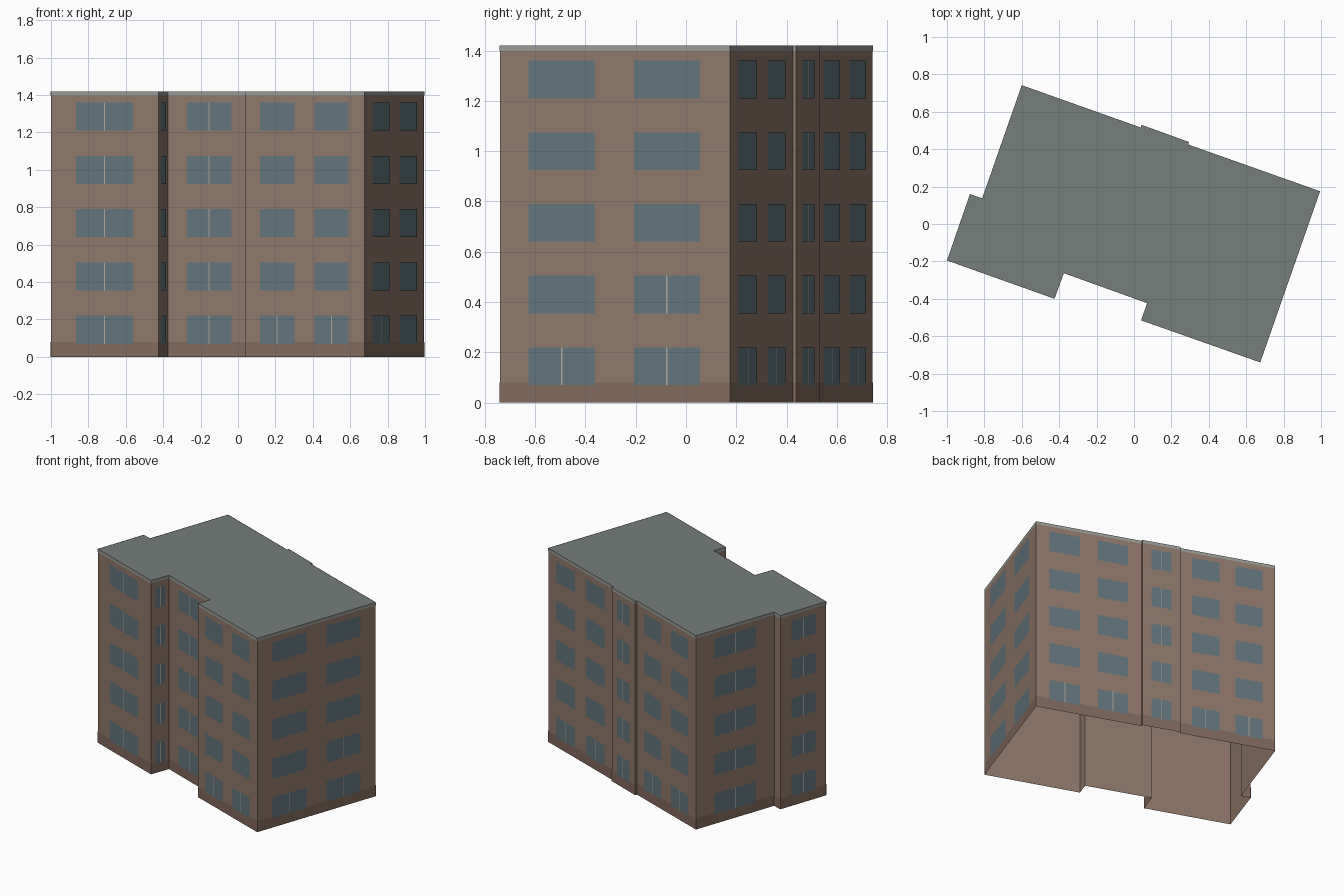
import bpy, bmesh
from mathutils import Vector

if "Cube" in bpy.data.objects:
    bpy.data.objects.remove(bpy.data.objects["Cube"])

TOP, STOREYS, PITCH = 1.42, 5, 0.285
SILL, HEAD = 0.07, 0.22
ONE = [(0.235, 0.765)]
TWO = [(0.125, 0.415), (0.583, 0.87)]
ALL = [(w, r) for w in range(1) for r in range(STOREYS)]
GROUND = [(0, 0), (1, 0)]

# footprint, counter-clockwise: start corner, window spans, (window, row) with a centre bar
WALLS = [
    ((-1.0, -0.195), ONE, ALL),
    ((-0.425, -0.40), ONE, ALL),
    ((-0.375, -0.263), ONE, ALL),
    ((0.07, -0.423), [], []),
    ((0.038, -0.515), TWO, GROUND),
    ((0.675, -0.74), TWO, GROUND + [(1, 1)]),
    ((0.995, 0.175), TWO, GROUND),
    ((0.290, 0.425), [], []),
    ((0.295, 0.438), ONE, ALL),
    ((0.041, 0.530), [], []),
    ((0.036, 0.516), TWO, GROUND),
    ((-0.60, 0.742), ONE, ALL),
    ((-0.812, 0.137), [], []),
    ((-0.877, 0.160), ONE, ALL),
]
corners = [Vector((*w[0], 0)) for w in WALLS]


def make(name, bm, color):
    mesh = bpy.data.meshes.new(name)
    bm.to_mesh(mesh)
    bm.free()
    mat = bpy.data.materials.new(name + "_color")
    mat.diffuse_color = (*color, 1)
    mat.use_nodes = True
    mat.node_tree.nodes["Principled BSDF"].inputs["Base Color"].default_value = mat.diffuse_color
    mesh.materials.append(mat)
    obj = bpy.data.objects.new(name, mesh)
    bpy.context.collection.objects.link(obj)


def panel(bm, i, t0, t1, z0, z1, out):
    """Upright rectangle on wall i, between fractions t0 and t1 of its length."""
    a, b = corners[i], corners[(i + 1) % len(corners)]
    d = (b - a).normalized()
    n = Vector((d.y, -d.x, 0)) * out
    p, q = a.lerp(b, t0) + n, a.lerp(b, t1) + n
    pts = [(p, z0), (q, z0), (q, z1), (p, z1)]
    bm.faces.new([bm.verts.new((v.x, v.y, z)) for v, z in pts])


def band(name, z0, z1, out, color):
    bm = bmesh.new()
    for i in range(len(corners)):
        panel(bm, i, 0, 1, z0, z1, out)
    bmesh.ops.remove_doubles(bm, verts=bm.verts, dist=0.0001)
    make(name, bm, color)


# wall shell (open underneath), plinth and roof edge trim
band("walls", 0, TOP, 0, (0.28, 0.19, 0.145))
band("plinth", 0, 0.08, 0.0015, (0.22, 0.14, 0.107))
band("roof_trim", 1.398, TOP, 0.0015, (0.32, 0.33, 0.30))

# flat roof
roof = bmesh.new()
roof.faces.new([roof.verts.new((c.x, c.y, TOP)) for c in corners])
make("roof", roof, (0.18, 0.21, 0.20))

# windows and their centre bars
glass, bars = bmesh.new(), bmesh.new()
for i, (_, spans, barred) in enumerate(WALLS):
    length = (corners[(i + 1) % len(corners)] - corners[i]).length
    for w, (t0, t1) in enumerate(spans):
        for row in range(STOREYS):
            z0, z1 = SILL + row * PITCH, HEAD + row * PITCH
            panel(glass, i, t0, t1, z0, z1, 0.003)
            if (w, row) in barred:
                mid, half = (t0 + t1) / 2, 0.003 / length
                panel(bars, i, mid - half, mid + half, z0, z1, 0.0045)
make("windows", glass, (0.125, 0.18, 0.205))
make("window_bars", bars, (0.42, 0.40, 0.36))
